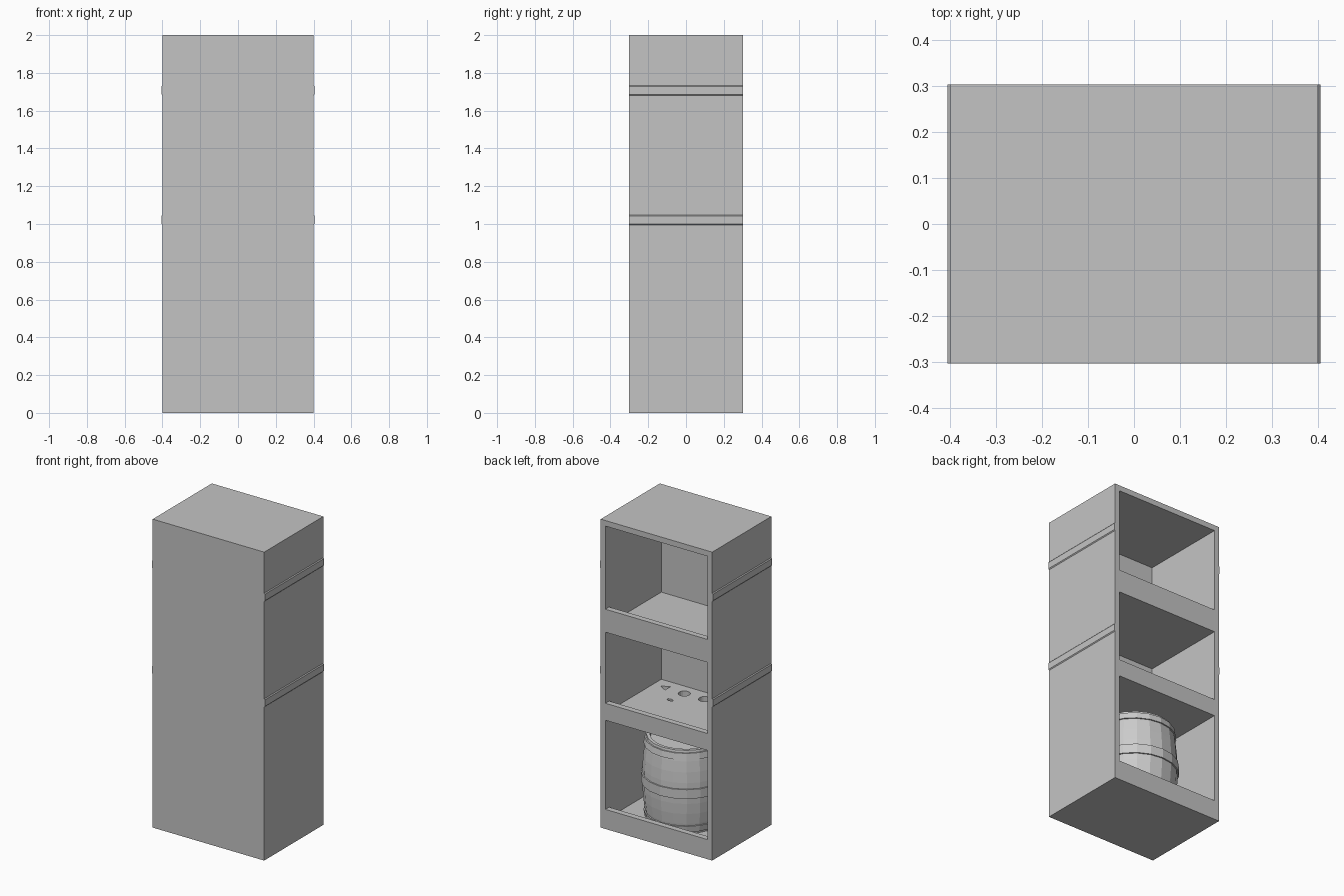
import bpy, bmesh, math
from mathutils import Vector

if "Cube" in bpy.data.objects:
    bpy.data.objects.remove(bpy.data.objects["Cube"])


def material(name, v):
    m = bpy.data.materials.new(name)
    m.diffuse_color = (v, v, v, 1)
    m.use_nodes = True
    m.node_tree.nodes["Principled BSDF"].inputs["Base Color"].default_value = m.diffuse_color
    return m


GREY = material("cabinet grey", 0.55)
LIGHT = material("barrel grey", 0.6)


def prism(name, points, direction, mat):
    """Extrude a closed outline of 3D points along a direction."""
    bm = bmesh.new()
    face = bm.faces.new([bm.verts.new(p) for p in points])
    new = bmesh.ops.extrude_face_region(bm, geom=[face])["geom"]
    verts = [g for g in new if isinstance(g, bmesh.types.BMVert)]
    bmesh.ops.translate(bm, verts=verts, vec=Vector(direction))
    bmesh.ops.recalc_face_normals(bm, faces=bm.faces)
    return finish(name, bm, mat)


def finish(name, bm, mat):
    me = bpy.data.meshes.new(name)
    bm.to_mesh(me)
    bm.free()
    me.materials.append(mat)
    ob = bpy.data.objects.new(name, me)
    bpy.context.collection.objects.link(ob)
    return ob


def carve(target, cutter):
    cutter.hide_render = True
    mod = target.modifiers.new("cut", 'BOOLEAN')
    mod.operation = 'DIFFERENCE'
    mod.solver = 'EXACT'
    mod.object = cutter
    bpy.context.view_layer.objects.active = target
    bpy.ops.object.modifier_apply(modifier=mod.name)
    bpy.data.objects.remove(cutter)


def lathe(name, profile, sides, mat):
    """Revolve (radius, z) points round the z axis."""
    bm = bmesh.new()
    verts = [bm.verts.new((r, 0, z)) for r, z in profile]
    edges = [bm.edges.new(p) for p in zip(verts, verts[1:])]
    bmesh.ops.spin(bm, geom=verts + edges, cent=(0, 0, 0), axis=(0, 0, 1),
                   angle=math.tau, steps=sides)
    bmesh.ops.remove_doubles(bm, verts=bm.verts, dist=1e-5)
    bmesh.ops.recalc_face_normals(bm, faces=bm.faces)
    return finish(name, bm, mat)


# Cabinet body, closed at the front
W, D = 0.4, 0.303
cabinet = prism("cabinet", [(-W, -D, 0), (W, -D, 0), (W, D, 0), (-W, D, 0)],
                (0, 0, 2), GREY)

# Three compartments open to the back, each with a raised lip
for floor, lip, top in ((0.06, 0.127, 0.705), (0.752, 0.815, 1.276),
                        (1.317, 1.425, 1.964)):
    outline = [(-0.27, floor), (0.265, floor), (0.265, lip),
               (0.4, lip), (0.4, top), (-0.27, top)]
    carve(cabinet, prism("compartment_cutter",
                         [(-0.366, y, z) for y, z in outline],
                         (0.732, 0, 0), GREY))

# Holes through the middle shelf: a row of round ones, triangles, small slots
holes = [(0, -0.19, 0.036, 0.036, 16)]
for s in (-1, 1):
    holes += [(s * 0.142, -0.185, 0.036, 0.036, 16),
              (s * 0.28, -0.19, 0.034, 0.034, 3),
              (s * 0.16, -0.065, 0.022, 0.012, 10)]
for x, y, rx, ry, n in holes:
    ring = [(x + rx * math.cos(math.tau * i / n),
             y + ry * math.sin(math.tau * i / n), 0.69) for i in range(n)]
    carve(cabinet, prism("hole_cutter", ring, (0, 0, 0.08), GREY))

# Rails along both sides
for s, side in ((-1, "left"), (1, "right")):
    for z, level in ((1.022, "lower"), (1.707, "upper")):
        prism(f"{side}_{level}_rail",
              [(s * 0.399, -D, z - 0.028), (s * 0.405, -D, z - 0.021),
               (s * 0.405, -D, z + 0.021), (s * 0.399, -D, z + 0.028)],
              (0, 2 * D, 0), GREY)

# Barrel with a recessed lid
Z0, Z1, SIDES = 0.061, 0.6, 20


def bulge(z):
    t = (z - Z0) / (Z1 - Z0) * 2 - 1
    return 0.258 - 0.025 * t * t


rows = [Z0 + (Z1 - Z0) * i / 8 for i in range(9)]
lathe("barrel", [(0, Z0)] + [(bulge(z), z) for z in rows]
      + [(0.213, Z1), (0.213, 0.57), (0, 0.57)], SIDES, LIGHT)

# Barrel hoops
for name, a, b in (("bottom", 0.075, 0.115), ("middle", 0.3, 0.36),
                   ("top", 0.545, 0.585)):
    ra, rb = bulge(a), bulge(b)
    lathe(name + "_hoop", [(ra - 0.004, a), (ra + 0.008, a), (rb + 0.008, b),
                           (rb - 0.004, b), (ra - 0.004, a)], SIDES, LIGHT)
